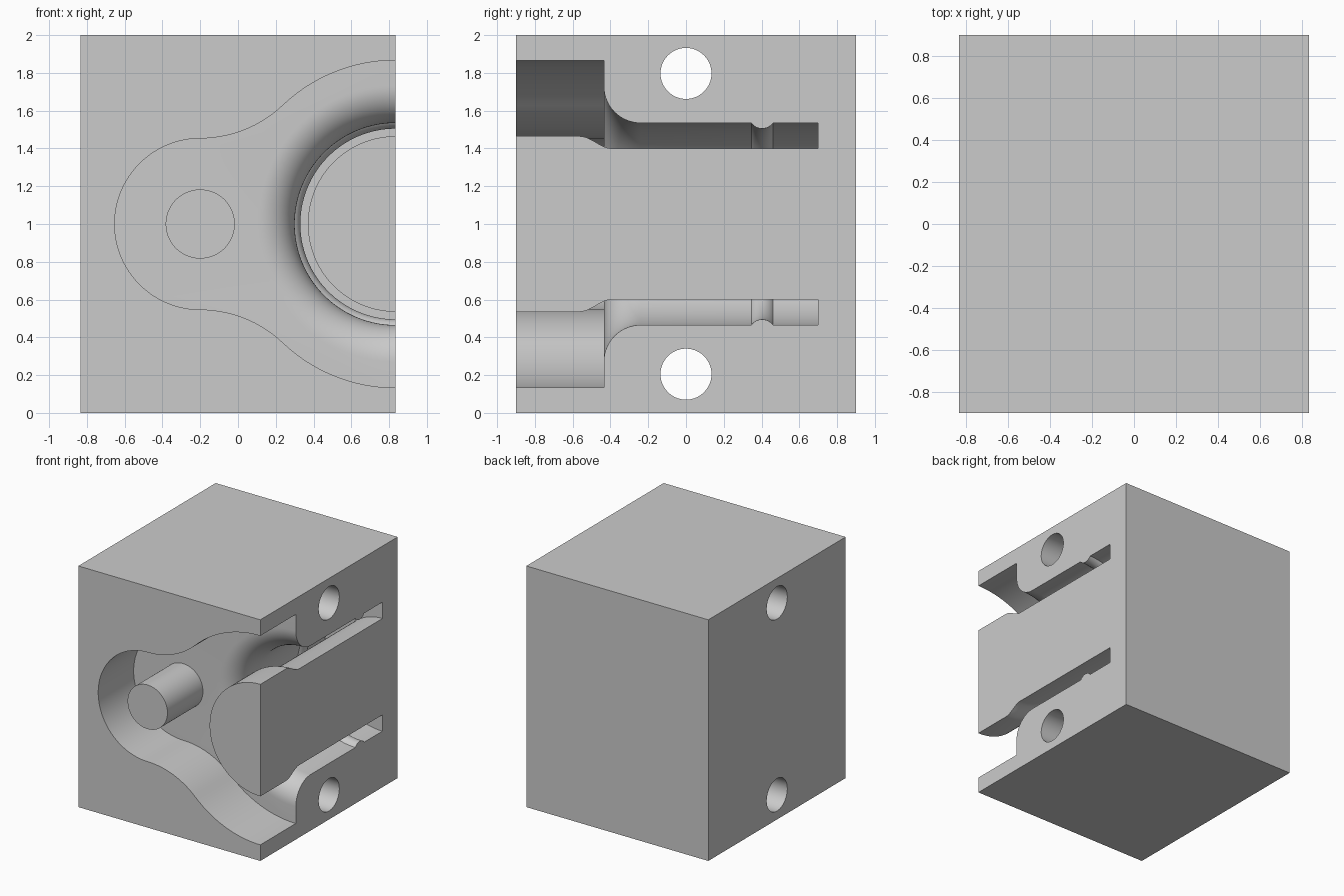
import bpy
import bmesh
from math import sin, cos, pi, atan2, hypot

if "Cube" in bpy.data.objects:
    bpy.data.objects.remove(bpy.data.objects["Cube"], do_unlink=True)

HALF_X, HALF_Y, HEIGHT = 0.835, 0.9, 2.0
MID = 1.0            # height of the cavity axis
LOBE_X = -0.2        # centre of the small lobe and peg
LOBE_R, MAIN_R = 0.453, 0.867
FLOOR_Y = -0.435     # pocket floor

grey = bpy.data.materials.new("plain grey")
grey.use_nodes = True
grey.diffuse_color = (0.6, 0.6, 0.6, 1)
grey.node_tree.nodes["Principled BSDF"].inputs["Base Color"].default_value = (0.6, 0.6, 0.6, 1)


def finish(name, bm):
    bmesh.ops.recalc_face_normals(bm, faces=bm.faces)
    mesh = bpy.data.meshes.new(name)
    bm.to_mesh(mesh)
    bm.free()
    mesh.materials.append(grey)
    obj = bpy.data.objects.new(name, mesh)
    bpy.context.collection.objects.link(obj)
    return obj


def lathe(name, profile, place, segments=96):
    """Capped solid of revolution; profile holds (distance, radius)."""
    bm = bmesh.new()
    rings = []
    for d, r in profile:
        angles = [2 * pi * (i + 0.5) / segments for i in range(segments)]
        rings.append([bm.verts.new(place(d, r * cos(a), r * sin(a))) for a in angles])
    for a, b in zip(rings, rings[1:]):
        for i in range(segments):
            j = (i + 1) % segments
            bm.faces.new((a[i], a[j], b[j], b[i]))
    bm.faces.new(rings[0])
    bm.faces.new(rings[-1])
    return finish(name, bm)


def along_y(x):
    return lambda d, u, v: (x + u, d, MID + v)


def along_x(z):
    return lambda d, u, v: (d, u, z + v)


def arc(cx, cy, r, start, end, steps):
    return [(cx + r * cos(start + (end - start) * i / steps),
             cy + r * sin(start + (end - start) * i / steps)) for i in range(steps + 1)]


def combine(target, tool, operation):
    """Apply a boolean and discard the tool."""
    mod = target.modifiers.new(operation, "BOOLEAN")
    mod.operation, mod.object, mod.solver = operation, tool, "EXACT"
    bpy.context.view_layer.objects.active = target
    bpy.ops.object.modifier_apply(modifier=mod.name)
    bpy.data.objects.remove(tool, do_unlink=True)


# Block
bm = bmesh.new()
bmesh.ops.create_cube(bm, size=2)
for v in bm.verts:
    v.co = (v.co.x * HALF_X, v.co.y * HALF_Y, (v.co.z + 1) * HEIGHT / 2)
block = finish("mould_block", bm)

# Pocket outline: small lobe, tangent neck, large circle, mirrored in height
span = HALF_X - LOBE_X
neck_r = (span ** 2 + LOBE_R ** 2 - MAIN_R ** 2) / (2 * (MAIN_R - LOBE_R))
neck_z = LOBE_R + neck_r
turn = atan2(neck_z, span)
upper = arc(LOBE_X, 0, LOBE_R, pi, pi / 2, 24)
upper += arc(LOBE_X, neck_z, neck_r, -pi / 2, -turn, 14)[1:]
upper += arc(HALF_X, 0, MAIN_R, pi - turn, 0, 45)[1:]
outline = upper + [(x, -z) for x, z in reversed(upper[1:-1])]
bm = bmesh.new()
face = bm.faces.new([bm.verts.new((x, -1.1, MID + z)) for x, z in outline])
side = bmesh.ops.extrude_face_region(bm, geom=[face])["geom"]
for v in side:
    if isinstance(v, bmesh.types.BMVert):
        v.co.y = FLOOR_Y
cavity = finish("cavity_cutter", bm)

# Flared bore with a rounded ridge
BORE_R, FLARE = 0.535, 0.195
half, sag = 0.0575, 0.03
ridge_r = (half ** 2 + sag ** 2) / (2 * sag)
ridge_a = atan2(ridge_r - sag, half)
bore = [(-0.6, BORE_R + FLARE)]
bore += arc(FLOOR_Y + FLARE, BORE_R + FLARE, FLARE, pi, 1.5 * pi, 14)
bore += arc(0.403, BORE_R + ridge_r - sag, ridge_r, -pi + ridge_a, -ridge_a, 12)
bore.append((0.7, BORE_R))
combine(cavity, lathe("bore_cutter", bore, along_y(HALF_X)), "UNION")

# Stepped core and peg stay standing inside the cavity
core = [(-1.3, 0.465)]
for i in range(13):
    t = i / 12
    core.append((-0.565 + 0.175 * t, 0.4 + 0.065 * (1 + cos(pi * t)) / 2))
core.append((1.0, 0.4))
combine(cavity, lathe("core", core, along_y(HALF_X)), "DIFFERENCE")
peg = lathe("peg", [(-1.3, 0.183), (-0.2, 0.183)], along_y(LOBE_X), 64)
combine(cavity, peg, "DIFFERENCE")
combine(block, cavity, "DIFFERENCE")

# Cross holes through the full width
for z in (0.205, 1.797):
    hole = lathe("hole_cutter", [(-1, 0.135), (1, 0.135)], along_x(z), 64)
    combine(block, hole, "DIFFERENCE")

# One material slot, smooth curves with sharp edges
block.data.materials.clear()
block.data.materials.append(grey)
for p in block.data.polygons:
    p.material_index = 0
bpy.ops.object.select_all(action="DESELECT")
block.select_set(True)
bpy.context.view_layer.objects.active = block
bpy.ops.object.shade_smooth_by_angle(angle=pi / 6)
